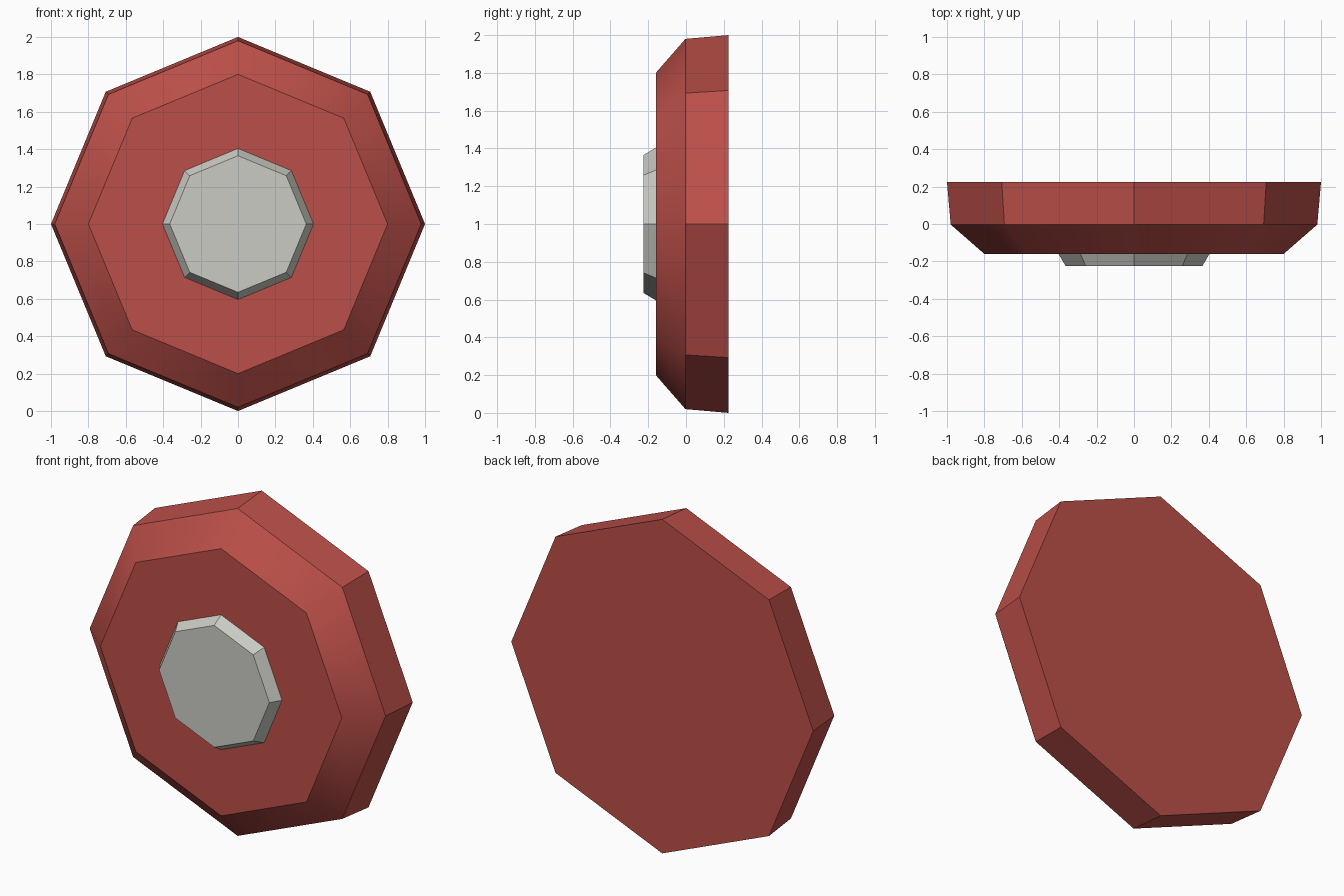
import bpy, bmesh, math

if "Cube" in bpy.data.objects:
    bpy.data.objects.remove(bpy.data.objects["Cube"])


def make_material(name, color):
    mat = bpy.data.materials.new(name)
    mat.diffuse_color = (*color, 1.0)
    mat.use_nodes = True
    mat.node_tree.nodes["Principled BSDF"].inputs["Base Color"].default_value = mat.diffuse_color
    return mat


def octagon_loft(name, profile, mat, smooth_bands=()):
    """Loft octagons along y through (radius, y) pairs, closing both ends."""
    bm = bmesh.new()
    rings = []
    for r, y in profile:
        rings.append([bm.verts.new((r * math.cos(i * math.pi / 4), y,
                                    1 + r * math.sin(i * math.pi / 4)))
                      for i in range(8)])
    bm.faces.new(rings[0])
    bm.faces.new(rings[-1][::-1])
    for band, (a, b) in enumerate(zip(rings, rings[1:])):
        for i in range(8):
            j = (i + 1) % 8
            face = bm.faces.new((a[i], b[i], b[j], a[j]))
            face.smooth = band in smooth_bands
    bmesh.ops.recalc_face_normals(bm, faces=bm.faces)
    # Smooth bands stay crisp where they meet flat faces
    for edge in bm.edges:
        edge.smooth = all(f.smooth for f in edge.link_faces)
    mesh = bpy.data.meshes.new(name)
    bm.to_mesh(mesh)
    bm.free()
    mesh.materials.append(mat)
    obj = bpy.data.objects.new(name, mesh)
    bpy.context.collection.objects.link(obj)
    return obj


red = make_material("brick red", (0.50, 0.078, 0.066))
grey = make_material("light grey", (0.60, 0.60, 0.56))

# Body: slightly tapered rim, then a smooth-shaded chamfer to the front face
octagon_loft("button_base", [(1.0, 0.225), (0.98, -0.003), (0.80, -0.16)],
             red, smooth_bands=(1,))

# Raised centre cap with flat chamfered sides
octagon_loft("centre_cap", [(0.405, -0.158), (0.365, -0.225)], grey)
